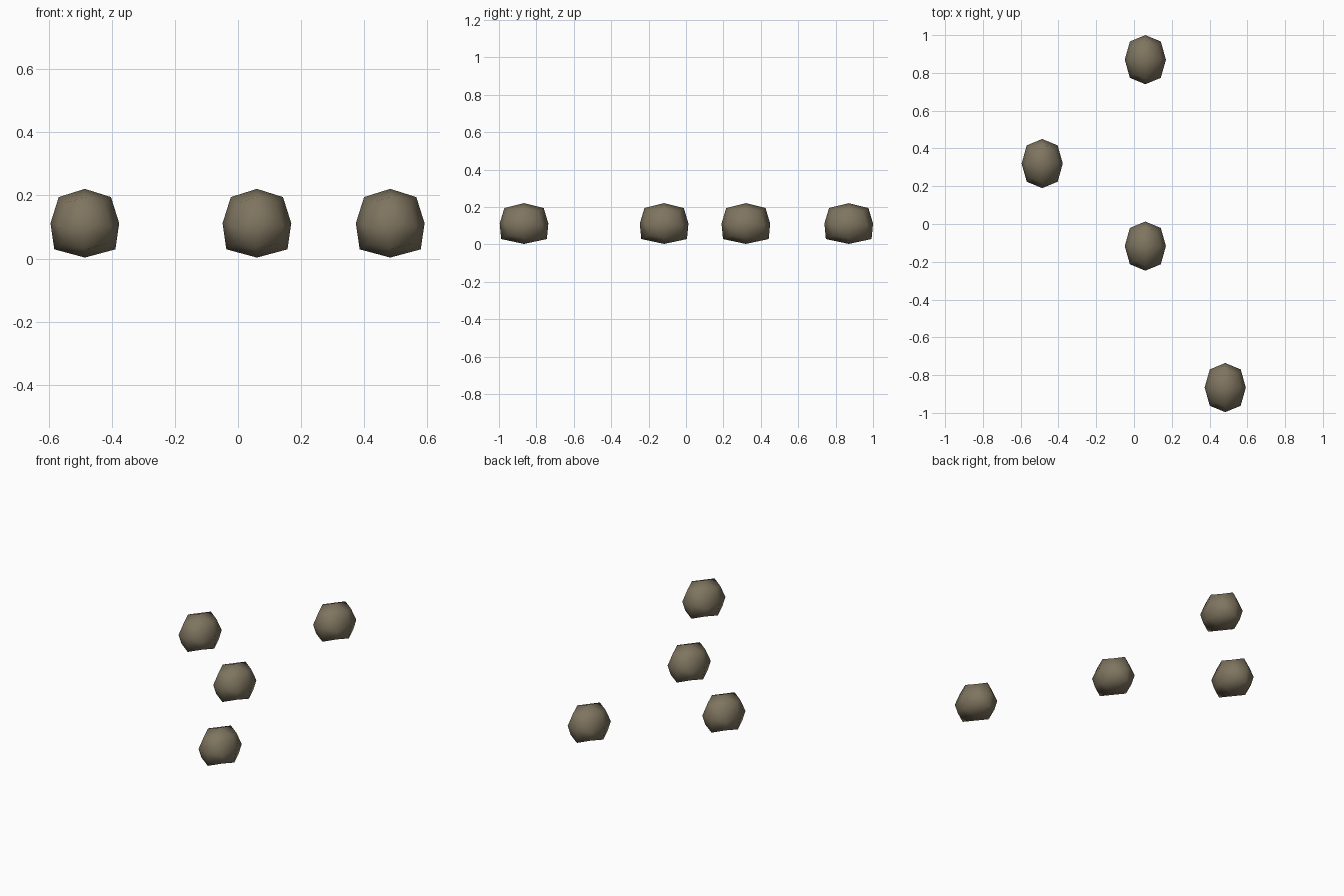
import bpy, bmesh

if "Cube" in bpy.data.objects:
    bpy.data.objects.remove(bpy.data.objects["Cube"])

# Stone colour
mat = bpy.data.materials.new("stone_brown")
mat.diffuse_color = (0.21, 0.175, 0.115, 1.0)
mat.use_nodes = True
mat.node_tree.nodes["Principled BSDF"].inputs["Base Color"].default_value = mat.diffuse_color

HALF = (0.109, 0.13, 0.109)       # half sizes of one stone


def stone_mesh():
    """Rounded cube with two segments per side, fuller towards the bottom."""
    bm = bmesh.new()
    bmesh.ops.create_cube(bm, size=2)
    bmesh.ops.subdivide_edges(bm, edges=bm.edges[:], cuts=1, use_grid_fill=True)
    for v in bm.verts:
        x, y, z = (round(c) for c in v.co)
        kind = abs(x) + abs(y) + abs(z)        # 1 face centre, 2 edge, 3 corner
        k = {1: (1, 1, 1), 2: (0.75, 0.74, 0.76), 3: (0.59, 0.59, 0.59)}[kind]
        kx, ky, kz = k
        if kind == 2 and z > 0:
            kx, ky = 0.76, 0.81
        elif kind == 2 and z < 0:
            kx, ky = 0.89, 0.94
        elif kind == 3:
            kx, ky = (0.56, 0.57) if z > 0 else (0.64, 0.65)
        drop = -0.008 if kind == 2 and z == 0 else 0
        v.co = (x * kx * HALF[0], y * ky * HALF[1], z * kz * HALF[2] + drop)
    bmesh.ops.recalc_face_normals(bm, faces=bm.faces[:])
    for f in bm.faces:
        f.smooth = True
    me = bpy.data.meshes.new("stone")
    bm.to_mesh(me)
    bm.free()
    me.materials.append(mat)
    return me


# Four scattered stones sharing one mesh
mesh = stone_mesh()
for i, (x, y) in enumerate([(0.06, 0.87), (-0.486, 0.32), (0.06, -0.117), (0.483, -0.866)]):
    ob = bpy.data.objects.new(f"stone_{i + 1}", mesh)
    ob.location = (x, y, 0.112)
    bpy.context.collection.objects.link(ob)
